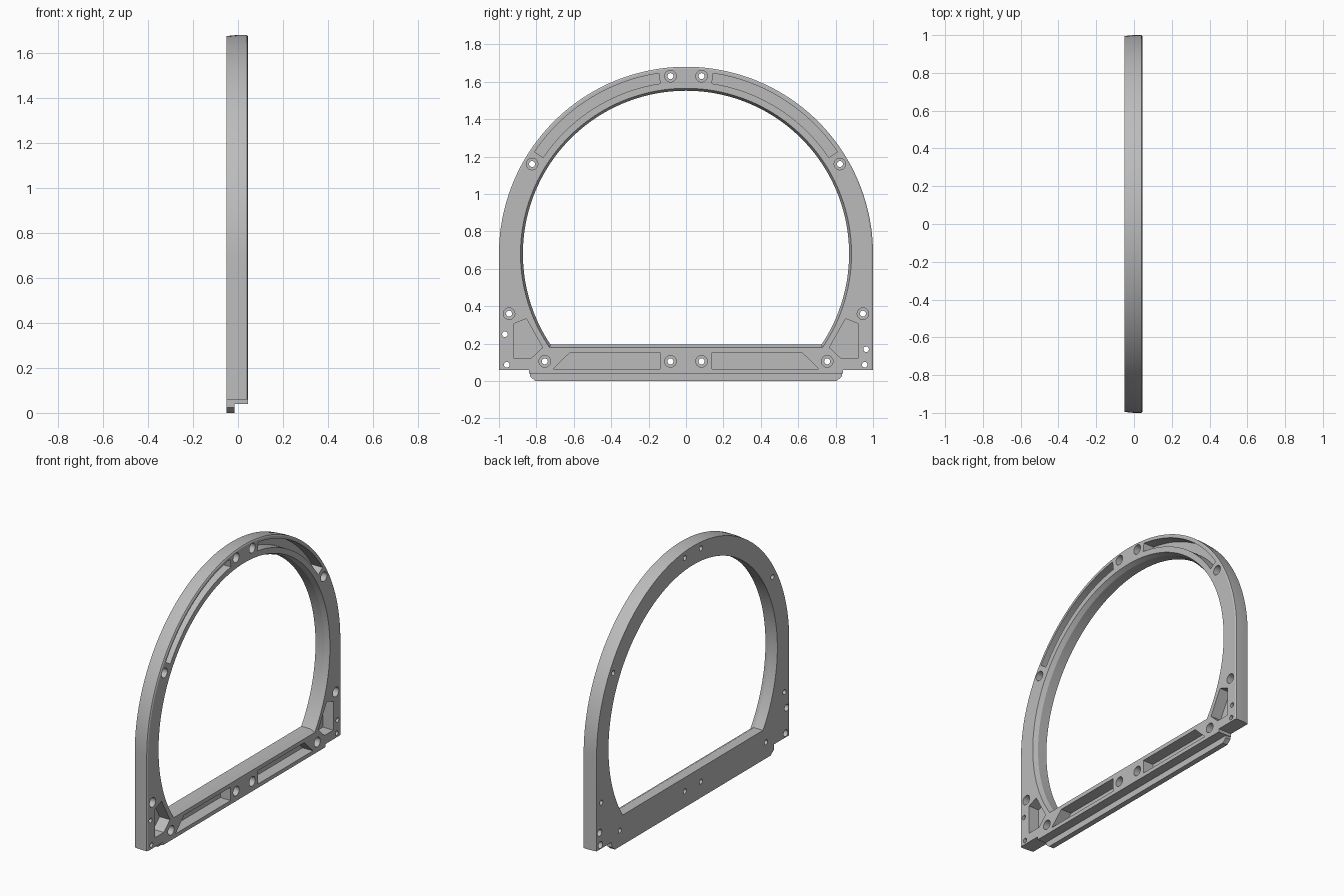
import bpy, bmesh
from math import sin, cos, asin, pi, radians

cube = bpy.data.objects.get("Cube")
if cube:
    bpy.data.objects.remove(cube, do_unlink=True)

CENTRE_Z = 0.68          # centre height of the arch
BACK, FACE = -0.05, 0.045

grey = bpy.data.materials.new("light grey")
grey.use_nodes = True
grey.diffuse_color = (0.5, 0.5, 0.5, 1)
grey.node_tree.nodes["Principled BSDF"].inputs["Base Color"].default_value = (0.5, 0.5, 0.5, 1)


def loft(bm, sections):
    """Capped solid through (x, [(y, z), ...]) sections of equal point count."""
    rings = [[bm.verts.new((x, y, z)) for y, z in loop] for x, loop in sections]
    n = len(rings[0])
    for a, b in zip(rings, rings[1:]):
        for i in range(n):
            j = (i + 1) % n
            bm.faces.new((a[i], a[j], b[j], b[i]))
    bm.faces.new(rings[0])
    bm.faces.new(rings[-1])


def arc(r, start, end, steps, y=0, z=CENTRE_Z):
    return [(y + r * cos(start + (end - start) * i / steps),
             z + r * sin(start + (end - start) * i / steps)) for i in range(steps + 1)]


def make_object(name, bm):
    bmesh.ops.recalc_face_normals(bm, faces=bm.faces)
    mesh = bpy.data.meshes.new(name)
    bm.to_mesh(mesh)
    bm.free()
    mesh.materials.append(grey)
    obj = bpy.data.objects.new(name, mesh)
    bpy.context.collection.objects.link(obj)
    return obj


def outline(r):
    """Arch with straight legs and a lowered sill."""
    sill = [(-r, 0.06), (-0.84, 0.06), (-0.84, 0.04), (0.84, 0.04), (0.84, 0.06), (r, 0.06)]
    return arc(r, 0, pi, 96) + sill


def opening(r, bottom):
    """Circle cut off flat at the bottom."""
    a = asin((bottom - CENTRE_Z) / r)
    return arc(r, a, pi - a, 128)


def hole(bm, y, z, profile):
    loft(bm, [(x, arc(r, 0, 2 * pi * 23 / 24, 23, y, z)) for x, r in profile])


# Frame body with drafted rim and chamfered face edge
bm = bmesh.new()
loft(bm, [(BACK, outline(0.995)), (0, outline(1.0)), (0.04, outline(1.0)), (FACE, outline(0.992))])
frame = make_object("arch_frame", bm)

# Everything cut from the frame
bm = bmesh.new()
loft(bm, [(-0.06, opening(0.872, 0.195)), (0.015, opening(0.872, 0.195)),
          (FACE, opening(0.885, 0.178)), (0.055, opening(0.889, 0.172))])

sill_pocket = [(0.14, 0.065), (0.71, 0.065), (0.62, 0.152), (0.14, 0.152)]
corner_pocket = [(0.92, 0.12), (0.92, 0.307), (0.853, 0.333), (0.767, 0.179), (0.83, 0.12)]
arch_pocket = (arc(0.976, radians(34), radians(81.4), 32)
               + arc(0.921, radians(81.4), radians(34), 32))
screws = [(0.083, 1.63), (0.823, 1.16), (0.946, 0.36), (0.755, 0.105), (0.083, 0.105)]
for side in (1, -1):
    for pocket in (sill_pocket, corner_pocket, arch_pocket):
        loop = [(side * y, z) for y, z in pocket]
        loft(bm, [(-0.03, loop), (0.06, loop)])
    # Counterbored screw holes
    for y, z in screws:
        hole(bm, side * y, z, [(0.06, 0.031), (-0.01, 0.031), (-0.01, 0.016), (-0.06, 0.016)])

# Small pin holes, counterbored from the back
for y, z in [(-0.968, 0.25), (-0.958, 0.087), (0.963, 0.17), (0.955, 0.087)]:
    hole(bm, y, z, [(0.06, 0.015), (-0.01, 0.015), (-0.01, 0.022), (-0.06, 0.022)])
cutter = make_object("cutter", bm)
cutter.hide_render = True

cut = frame.modifiers.new("cut", "BOOLEAN")
cut.operation = "DIFFERENCE"
cut.solver = "EXACT"
cut.object = cutter
bpy.context.view_layer.objects.active = frame
frame.select_set(True)
bpy.ops.object.modifier_apply(modifier="cut")
bpy.data.objects.remove(cutter, do_unlink=True)
bpy.ops.object.shade_smooth_by_angle(angle=radians(20))

# Locating tongue under the sill, flush with the back
tongue = [(-0.835, 0.04), (-0.835, 0.025), (-0.805, 0), (0.805, 0), (0.835, 0.025), (0.835, 0.04)]
bm = bmesh.new()
loft(bm, [(BACK, tongue), (-0.015, tongue)])
make_object("locating_tongue", bm)
